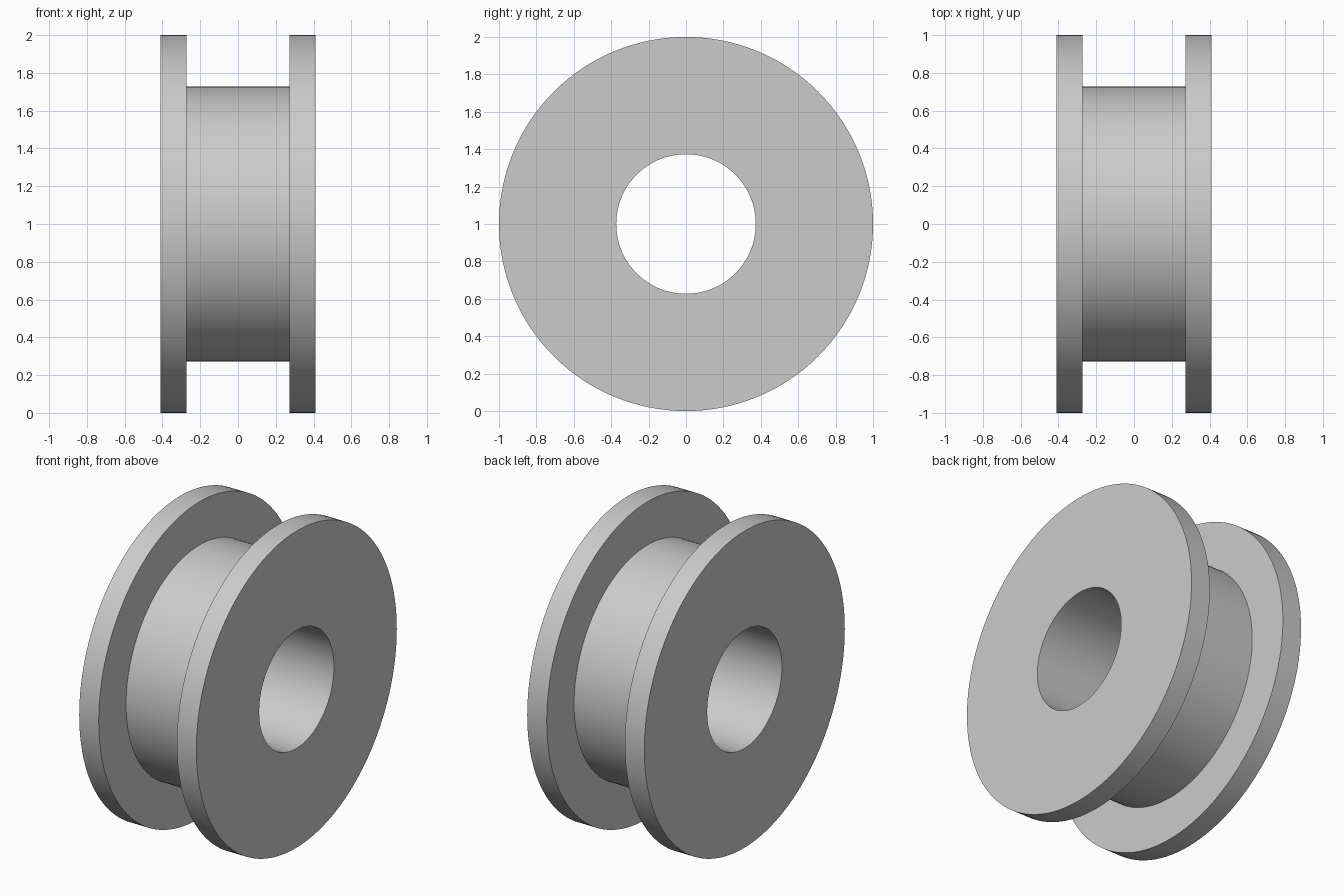
import bpy
import bmesh
from math import radians, tau
from mathutils import Vector

cube = bpy.data.objects.get("Cube")
if cube:
    bpy.data.objects.remove(cube, do_unlink=True)

SEGMENTS = 128
OUTER = 1.0        # flange radius
HUB = 0.727        # groove floor radius
BORE = 0.373       # through-hole radius
EDGE = 0.409       # outer face of each flange
GROOVE = 0.273     # inner face of each flange

# Plain grey material
grey = bpy.data.materials.new("plain_grey")
grey.use_nodes = True
colour = (0.6, 0.6, 0.6, 1.0)
grey.diffuse_color = colour
grey.node_tree.nodes["Principled BSDF"].inputs["Base Color"].default_value = colour

# Half section (x, radius), mirrored to close the loop
half = [(EDGE, BORE), (EDGE, OUTER), (GROOVE, OUTER), (GROOVE, HUB)]
section = half + [(-x, r) for x, r in reversed(half)]

# Flanged roller: the section spun around the x axis
bm = bmesh.new()
verts = [bm.verts.new((x, 0, r)) for x, r in section]
edges = [bm.edges.new((v, verts[i - 1])) for i, v in enumerate(verts)]
bmesh.ops.spin(bm, geom=verts + edges, cent=Vector((0, 0, 0)), axis=Vector((1, 0, 0)),
               angle=tau, steps=SEGMENTS, use_merge=True)
bmesh.ops.remove_doubles(bm, verts=bm.verts[:], dist=0.0001)
bmesh.ops.recalc_face_normals(bm, faces=bm.faces[:])
mesh = bpy.data.meshes.new("flanged_roller")
bm.to_mesh(mesh)
bm.free()
mesh.materials.append(grey)

roller = bpy.data.objects.new("flanged_roller", mesh)
roller.location.z = OUTER
bpy.context.collection.objects.link(roller)

# Smooth round surfaces, sharp rims
bpy.ops.object.select_all(action="DESELECT")
roller.select_set(True)
bpy.context.view_layer.objects.active = roller
bpy.ops.object.shade_smooth_by_angle(angle=radians(30))
